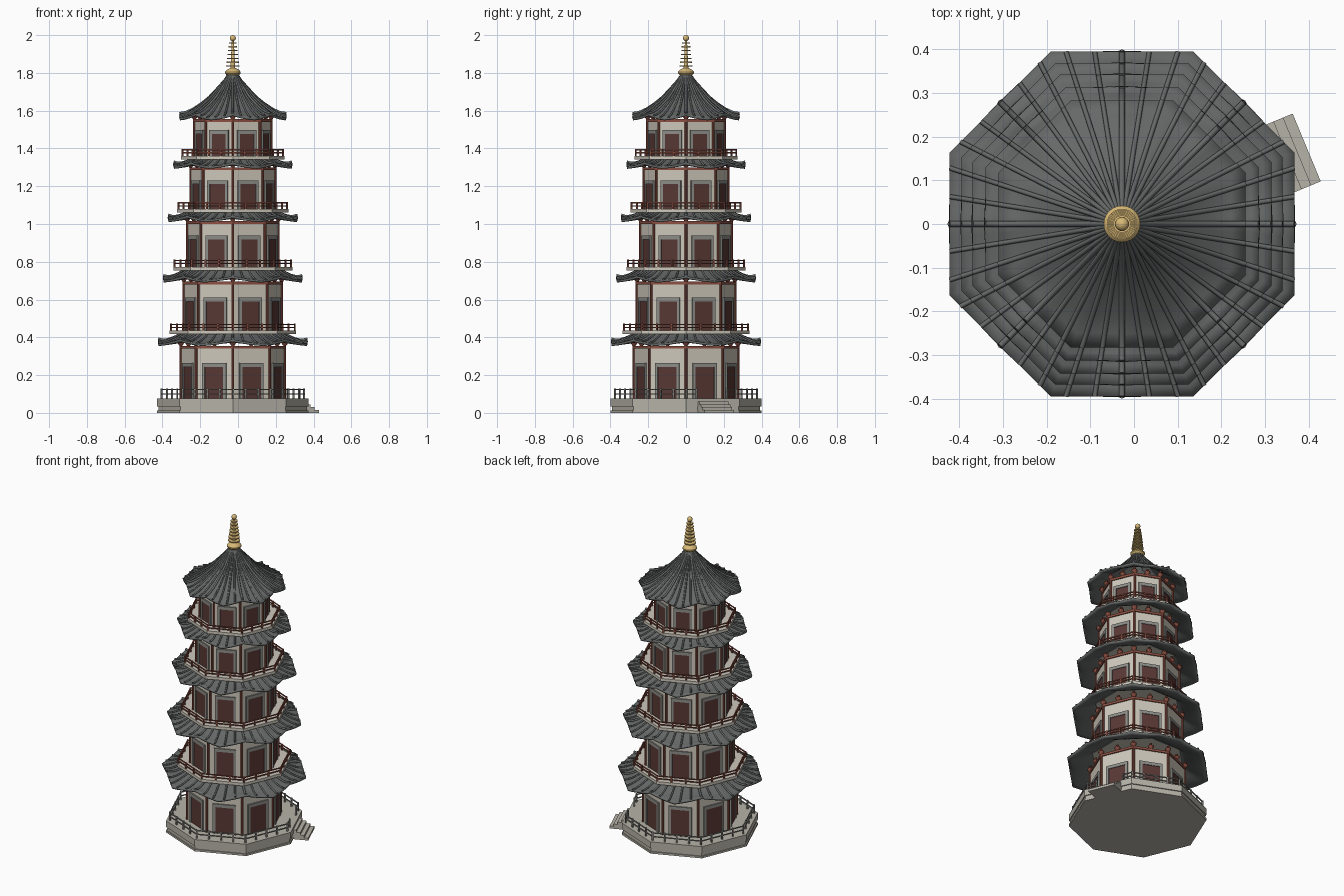
import bpy, bmesh
from math import cos, sin, pi, radians
from mathutils import Matrix, Vector

if "Cube" in bpy.data.objects:
    bpy.data.objects.remove(bpy.data.objects["Cube"], do_unlink=True)

SIDES, STEP = 8, pi / 4
COS_HALF = cos(STEP / 2)
CENTRE = Matrix.Translation((-0.0275, 0, 0))


def material(name, rgb):
    m = bpy.data.materials.new(name)
    m.use_nodes = True
    m.diffuse_color = (*rgb, 1)
    m.node_tree.nodes["Principled BSDF"].inputs["Base Color"].default_value = (*rgb, 1)
    return m


PLASTER = material("plaster", (0.62, 0.58, 0.50))
STONE = material("stone", (0.47, 0.45, 0.39))
FRAME = material("frame_grey", (0.27, 0.27, 0.25))
TILE = material("roof_tile", (0.13, 0.14, 0.135))
DOOR = material("door_red", (0.10, 0.04, 0.035))
WOOD = material("timber_red", (0.27, 0.08, 0.055))
GOLD = material("gold", (0.68, 0.48, 0.18))


def finish(bm, name, mat, smooth=False):
    mesh = bpy.data.meshes.new(name)
    bm.to_mesh(mesh)
    bm.free()
    ob = bpy.data.objects.new(name, mesh)
    bpy.context.collection.objects.link(ob)
    mesh.materials.append(mat)
    ob.matrix_world = CENTRE
    if smooth:
        bpy.ops.object.select_all(action="DESELECT")
        ob.select_set(True)
        bpy.context.view_layer.objects.active = ob
        bpy.ops.object.shade_smooth_by_angle(angle=radians(35))
    return ob


def cone(bm, r0, r1, z0, z1, segs=SIDES, at=(0, 0)):
    bmesh.ops.create_cone(bm, cap_ends=True, segments=segs, radius1=r0, radius2=r1, depth=z1 - z0,
                          matrix=Matrix.Translation((at[0], at[1], (z0 + z1) / 2)))


def block(bm, angle, r, side, z0, z1, depth, width):
    # box whose depth runs outward along the given angle
    m = (Matrix.Rotation(angle, 4, "Z") @ Matrix.Translation((r, side, (z0 + z1) / 2))
         @ Matrix.Diagonal((depth, width, z1 - z0, 1)))
    bmesh.ops.create_cube(bm, size=1, matrix=m)


def polar(r, a):
    return (r * cos(a), r * sin(a))


def face_angles():
    return [STEP * (k + 0.5) for k in range(SIDES)]


def railing(name, radius, z, height, mat, posts, gap=0.0):
    # gap leaves an entrance in the first side
    bm = bmesh.new()
    apothem, edge = radius * COS_HALF, 2 * radius * sin(STEP / 2)
    for k, a in enumerate(face_angles()):
        opening = gap if k == 0 else 0
        for level in (0.45, 0.88):
            zr = z + height * level
            if opening:
                w = (edge - opening) / 2
                for s in (-1, 1):
                    block(bm, a, apothem, s * (opening + w) / 2, zr - 0.003, zr + 0.003, 0.006, w)
            else:
                block(bm, a, apothem, 0, zr - 0.003, zr + 0.003, 0.006, edge)
        spots = [edge * (i / posts - 0.5) for i in range(posts)]
        if opening:
            spots = [-edge / 2, -opening / 2, opening / 2]
        for s in spots:
            block(bm, a, apothem, s, z, z + height, 0.008, 0.008)
    finish(bm, name, mat)


# Roofs: eight raised corners, sagging eaves between them
def roof_point(profile, t, a, lift, raise_by=0.0):
    i = min(int(t), len(profile) - 2)
    f = t - i
    r = profile[i][0] * (1 - f) + profile[i + 1][0] * f
    z = profile[i][1] * (1 - f) + profile[i + 1][1] * f
    d = (a + STEP / 2) % STEP - STEP / 2
    out = (r - profile[0][0]) / (profile[-1][0] - profile[0][0])
    z += lift * out ** 3 * (1 - abs(d) / (STEP / 2)) ** 1.5
    return Vector((*polar(r / cos(d), a), z + raise_by))


def roof(name, profile, lift=0.024, ribs=40, thickness=0.012):
    bm = bmesh.new()
    count = 80
    grid = [[bm.verts.new(roof_point(profile, j, 2 * pi * i / count, lift))
             for j in range(len(profile))] for i in range(count)]
    for i in range(count):
        u, v = grid[i], grid[(i + 1) % count]
        for j in range(len(profile) - 1):
            bm.faces.new((u[j], u[j + 1], v[j + 1], v[j]))
    ob = finish(bm, name, TILE, smooth=True)
    shell = ob.modifiers.new("thickness", "SOLIDIFY")
    shell.thickness, shell.offset = thickness, -1

    curve = bpy.data.curves.new(name + "_ribs", "CURVE")
    curve.dimensions = "3D"
    curve.bevel_depth, curve.bevel_resolution, curve.use_fill_caps = 0.0055, 1, True
    for k in range(ribs):
        spline = curve.splines.new("POLY")
        spline.points.add(len(profile) - 1)
        for j, p in enumerate(spline.points):
            p.co = (*roof_point(profile, j, 2 * pi * k / ribs, lift, 0.003), 1)
            p.radius = 1.25 if k % (ribs // SIDES) == 0 else 1
    curve.materials.append(TILE)
    rib_ob = bpy.data.objects.new(name + "_ribs", curve)
    bpy.context.collection.objects.link(rib_ob)
    rib_ob.matrix_world = CENTRE


# Platform, stairs and stone railing
bm = bmesh.new()
cone(bm, 0.40, 0.40, 0, 0.012)
cone(bm, 0.393, 0.393, 0.012, 0.035)
cone(bm, 0.40, 0.40, 0.035, 0.075)
finish(bm, "platform", STONE)

bm = bmesh.new()
for i in range(4):
    outer = 0.458 - 0.0235 * i
    block(bm, STEP / 2, (0.35 + outer) / 2, 0, 0.015 * i, 0.015 * (i + 1), outer - 0.35, 0.168)
finish(bm, "stairs", STONE)
railing("platform_railing", 0.377, 0.075, 0.055, FRAME, 4, gap=0.17)

# Storeys: (wall radius, floor z, wall top z, eave radius, eave z)
STOREYS = [(0.275, 0.075, 0.355, 0.395, 0.366),
           (0.259, 0.435, 0.695, 0.368, 0.702),
           (0.241, 0.773, 1.015, 0.342, 1.022),
           (0.223, 1.079, 1.300, 0.313, 1.304),
           (0.203, 1.360, 1.555, 0.283, 1.560)]


def storey(n, radius, z0, z1):
    tag = f"_{n + 1}"
    apothem, edge = radius * COS_HALF, 2 * radius * sin(STEP / 2)
    height = z1 - z0
    bm = bmesh.new()
    cone(bm, radius, radius, z0, z1 - 0.004)
    finish(bm, "walls" + tag, PLASTER)

    doors, frames, timber = bmesh.new(), bmesh.new(), bmesh.new()
    dw, dh = edge * 0.51, height * 0.6
    for a in face_angles():
        block(doors, a, apothem, 0, z0, z0 + dh, 0.008, dw)
        block(frames, a, apothem, 0, z0 + dh, z0 + dh + 0.02, 0.016, dw + 0.03)
        for s in (-1, 1):
            block(frames, a, apothem, s * (dw / 2 + 0.0075), z0, z0 + dh, 0.016, 0.015)
        block(timber, a, apothem, 0, z1 - 0.014, z1, 0.014, edge)
    finish(doors, "doors" + tag, DOOR)
    finish(frames, "door_frames" + tag, FRAME)

    # Corner columns, and flared brackets on corners and mid-sides
    for k in range(SIDES):
        cone(timber, 0.0075, 0.0075, z0, z1 + 0.004, 10, polar(radius, k * STEP))
        for r, a in ((radius, k * STEP), (apothem, (k + 0.5) * STEP)):
            at = polar(r, a)
            cone(timber, 0.008, 0.018, z1, z1 + 0.014, 10, at)
            cone(timber, 0.018, 0.018, z1 + 0.014, z1 + 0.02, 10, at)
            cone(timber, 0.008, 0.008, z1 + 0.02, z1 + 0.036, 8, at)
    finish(timber, "timber_frame" + tag, WOOD)


for n, (radius, z0, z1, eave_r, eave_z) in enumerate(STOREYS):
    storey(n, radius, z0, z1)
    if n + 1 < len(STOREYS):
        inner, deck = STOREYS[n + 1][:2]
        rise = deck - 0.008 - eave_z
        profile = [(inner + (eave_r - inner) * s / 6, eave_z + rise * (1 - s / 6) ** 1.4)
                   for s in range(7)]
        roof(f"skirt_roof_{n + 1}", profile)
        # Balcony around the next storey
        rail_r = inner + 0.072 - 0.002 * n
        bm = bmesh.new()
        cone(bm, rail_r + 0.004, rail_r + 0.004, deck - 0.018, deck)
        finish(bm, f"balcony_{n + 2}", PLASTER)
        railing(f"balcony_railing_{n + 2}", rail_r - 0.003, deck, 0.038, WOOD, 3)

# Sweeping top roof
roof("top_roof", [(0.015, 1.80), (0.045, 1.757), (0.085, 1.712), (0.125, 1.668),
                  (0.165, 1.633), (0.21, 1.598), (0.25, 1.573), (0.283, 1.560)])

# Ringed finial turned on a lathe
profile = [(0, 1.785), (0.033, 1.788), (0.042, 1.798), (0.042, 1.805), (0.033, 1.816), (0.013, 1.826)]
for i in range(7):
    z, r = 1.836 + 0.0205 * i, 0.035 - 0.0025 * i
    core = 0.012 - 0.001 * i
    profile += [(core, z - 0.003), (r, z - 0.003), (r, z + 0.003), (core, z + 0.003)]
profile += [(0.005, 1.969)]
profile += [(0.016 * sin(a), 1.984 - 0.016 * cos(a)) for a in [pi * i / 8 for i in range(2, 9)]]
bm = bmesh.new()
verts = [bm.verts.new((r, 0, z)) for r, z in profile]
edges = [bm.edges.new(pair) for pair in zip(verts, verts[1:])]
bmesh.ops.spin(bm, geom=verts + edges, cent=(0, 0, 0), axis=(0, 0, 1), angle=2 * pi, steps=24)
bmesh.ops.remove_doubles(bm, verts=bm.verts, dist=0.0001)
bmesh.ops.recalc_face_normals(bm, faces=bm.faces)
finish(bm, "finial", GOLD, smooth=True)
